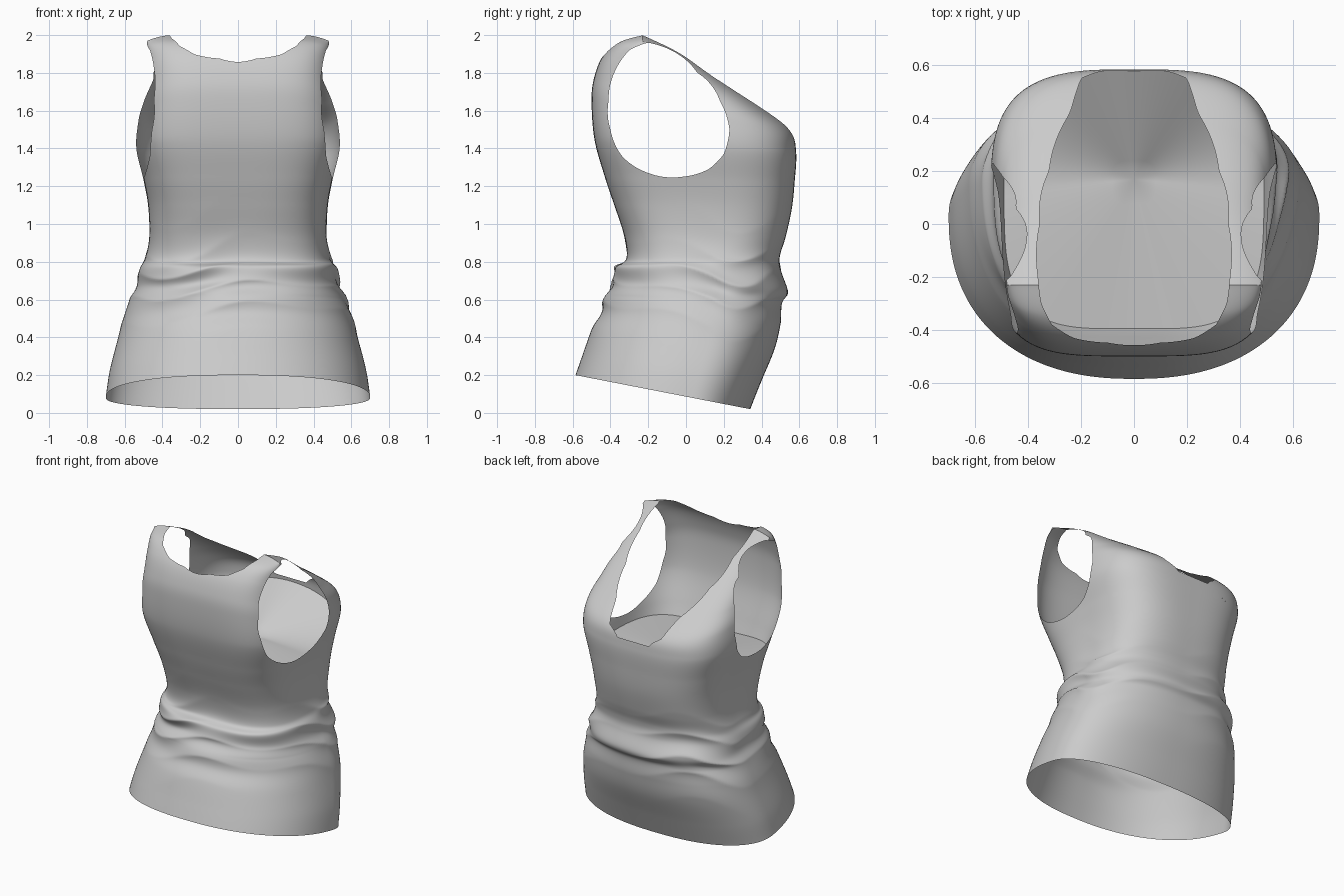
import bpy, bmesh, math

if "Cube" in bpy.data.objects:
    bpy.data.objects.remove(bpy.data.objects["Cube"])

cloth = bpy.data.materials.new("grey cloth")
cloth.diffuse_color = (0.6, 0.6, 0.6, 1)
cloth.use_nodes = True
cloth.node_tree.nodes["Principled BSDF"].inputs["Base Color"].default_value = cloth.diffuse_color

# Tilted rings, hem to shoulder: back y, back z, chest y, chest z, half width
RINGS = [
    (-.585, .20, .34, .02, .70), (-.55, .30, .40, .17, .68),
    (-.50, .44, .47, .34, .64), (-.45, .53, .50, .47, .61),
    (-.43, .62, .51, .58, .575), (-.385, .69, .54, .65, .54),
    (-.38, .77, .50, .76, .52), (-.32, .81, .50, .84, .49),
    (-.325, .93, .53, .94, .47), (-.38, 1.10, .56, 1.08, .475),
    (-.43, 1.25, .575, 1.22, .50), (-.485, 1.45, .583, 1.38, .54),
    (-.50, 1.66, .55, 1.50, .53), (-.485, 1.78, .40, 1.62, .505),
    (-.44, 1.89, .20, 1.755, .49), (-.36, 1.965, -.02, 1.905, .485),
    (-.23, 2.0, -.23, 2.0, .48)]
TOP = len(RINGS) - 1

# Arm opening (y, z) and right half of the neck opening (x, y)
ARM = [(-.2, 1.96), (-.3, 1.92), (-.38, 1.8), (-.41, 1.65), (-.4, 1.5),
       (-.34, 1.36), (-.2, 1.27), (-.02, 1.25), (.12, 1.29), (.2, 1.37),
       (.23, 1.5), (.18, 1.65), (.06, 1.8), (-.06, 1.91)]
NECK = [(.13, .575), (.2, .55), (.24, .42), (.32, .2), (.355, 0),
        (.362, -.2), (.35, -.3), (.31, -.38), (.23, -.43), (.1, -.448)]
NECK += [(-x, y) for x, y in NECK]


def ring_values(t):
    """Smooth interpolation through the rings."""
    i = min(int(t), TOP - 1)
    f = t - i
    a, b, c, d = (RINGS[max(0, min(TOP, i + k))] for k in (-1, 0, 1, 2))
    return [q + .5 * f * (r - p + f * (2*p - 5*q + 4*r - s + f * (3*(q - r) + s - p)))
            for p, q, r, s in zip(a, b, c, d)]


def blend(a, b, f):
    return a + (b - a) * max(0, min(1, f))


def body_point(ang, t):
    yb, zb, yf, zf, w = ring_values(t)
    c, s = math.cos(ang), math.sin(ang)
    n = blend(2.3, 3.3 if s > 0 else 4.0, (t - 4) / 7)
    r = (abs(c)**n + abs(s)**n) ** (-1 / n)
    cy = yb + (yf - yb) * blend(.665, .54, t / 8)
    # slanting gathers around the waist
    win = math.exp(-((t - 5.2) / 2.0)**2)
    wave = 1 - 2 * abs(math.sin(2.1*t + 1.3*math.sin(2*ang + .6) + .6*math.sin(5*ang)))
    fold = 1 + .022 * win * wave * (.6 + .4 * math.sin(3*ang + 1))
    x = w * c * r * fold
    y = cy + s * r * fold * ((yf - cy) if s > 0 else (cy - yb))
    u = (y - yb) / (yf - yb) if yf - yb > 1e-4 else .5
    z = zb + (zf - zb) * u
    drop = max(0, min(1, (abs(x) - .34) / .14))
    z -= .03 * drop**2 * max(0, min(1, (t - 13) / 3))
    return (x, y, z)


def outline(points, cx, cy):
    """Signed test for a closed outline: negative inside."""
    pol = sorted((math.atan2(q - cy, p - cx), 1 / math.hypot(p - cx, q - cy))
                 for p, q in points)
    pol = [(pol[-1][0] - math.tau, pol[-1][1])] + pol + [(pol[0][0] + math.tau, pol[0][1])]

    def test(p, q):
        a = math.atan2(q - cy, p - cx)
        for (a0, r0), (a1, r1) in zip(pol, pol[1:]):
            if a0 <= a <= a1:
                f = (a - a0) / max(a1 - a0, 1e-9)
                return math.hypot(p - cx, q - cy) - 1 / (r0 + (r1 - r0) * f)
        return 1
    return test


def cut_opening(bm, test):
    """Cut the surface along test = 0 and remove the negative side."""
    val = {v: test(v.co) for v in bm.verts}
    new = set()
    for e in list(bm.edges):
        a, b = e.verts
        if val[a] * val[b] < 0:
            new.add(bmesh.utils.edge_split(e, a, val[a] / (val[a] - val[b]))[1])
    for f in list(bm.faces):
        hit = [v for v in f.verts if v in new]
        if len(hit) == 2:
            bmesh.utils.face_split(f, hit[0], hit[1])
    gone = [f for f in bm.faces if test(f.calc_center_median()) < 0]
    bmesh.ops.delete(bm, geom=gone, context='FACES')


def make_grid(bm, rows):
    rows = [[bm.verts.new(p) for p in row] for row in rows]
    n = len(rows[0])
    for lo, hi in zip(rows, rows[1:]):
        for i in range(n):
            j = (i + 1) % n
            bm.faces.new((lo[i], lo[j], hi[j], hi[i]))


def finish(bm, name, angle):
    bmesh.ops.remove_doubles(bm, verts=bm.verts, dist=.0005)
    mesh = bpy.data.meshes.new(name)
    bm.to_mesh(mesh)
    bm.free()
    mesh.materials.append(cloth)
    ob = bpy.data.objects.new(name, mesh)
    bpy.context.collection.objects.link(ob)
    bpy.ops.object.select_all(action='DESELECT')
    ob.select_set(True)
    bpy.context.view_layer.objects.active = ob
    bpy.ops.object.shade_smooth_by_angle(angle=math.radians(angle))


N, M = 160, 192
angles = [math.tau * i / N for i in range(N)]

# Shirt body with arm and neck openings
bm = bmesh.new()
make_grid(bm, [[body_point(a, TOP * k / M) for a in angles] for k in range(M + 1)])
in_arm = outline(ARM, -.1, 1.6)
in_neck = outline(NECK, 0, .06)
cut_opening(bm, lambda p: in_arm(p.y, p.z))
cut_opening(bm, lambda p: max(in_neck(p.x, p.y), 1.43 - p.z))
finish(bm, "shirt_body", 60)

# Inner panel across the chest, dipping to a point
rim = [body_point(a, 9.7 + (1.5 if math.sin(a) > 0 else -.4) * math.sin(a)**2) for a in angles]
tip = (0, .17, 1.19)
bm = bmesh.new()
make_grid(bm, [[tuple(c + (q - c) * k / 6 for c, q in zip(tip, p)) for p in rim]
               for k in range(6, -1, -1)])
for f in bm.faces:
    f.normal_flip()
finish(bm, "inner_panel", 40)
